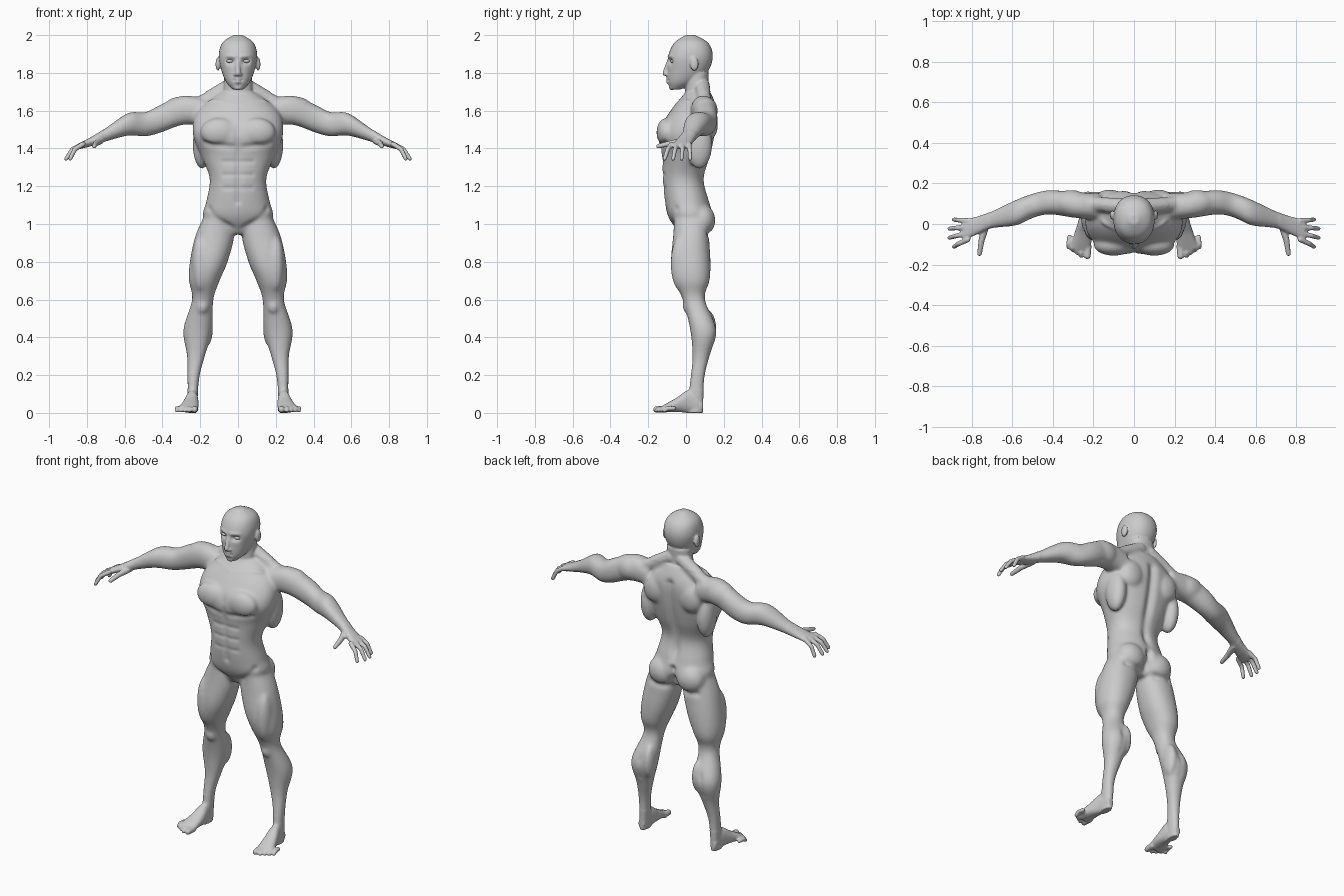
import bpy, bmesh, math
from mathutils import Vector, Matrix, kdtree

if "Cube" in bpy.data.objects:
    bpy.data.objects.remove(bpy.data.objects["Cube"])

bm = bmesh.new()          # half body (x > 0) plus centre parts, mirrored later


def resample(rings, steps=5):
    """Catmull-Rom interpolation between cross-sections."""
    out, last = [], len(rings) - 1
    for i in range(last):
        p = [rings[min(max(j, 0), last)] for j in (i - 1, i, i + 1, i + 2)]
        for k in range(steps):
            t = k / steps
            out.append([b + ((c - a) * t + (2 * a - 5 * b + 4 * c - d) * t * t
                             + (3 * b - a - 3 * c + d) * t ** 3) / 2 for a, b, c, d in zip(*p)])
    return out + [rings[last]]


def loft(rings, axis, power=2.2, n=32):
    """Skin rounded sections (t, min1, max1, min2, max2) along an axis."""
    loops = []
    for t, a0, a1, b0, b1 in resample(rings):
        loop = []
        for k in range(n):
            ang = math.tau * k / n
            c, s = math.cos(ang), math.sin(ang)
            u = (a0 + a1) / 2 + (a1 - a0) / 2 * math.copysign(abs(c) ** (2 / power), c)
            v = (b0 + b1) / 2 + (b1 - b0) / 2 * math.copysign(abs(s) ** (2 / power), s)
            loop.append(bm.verts.new({'x': (t, u, v), 'y': (u, t, v), 'z': (u, v, t)}[axis]))
        loops.append(loop)
    for lo, hi in zip(loops, loops[1:]):
        for k in range(n):
            j = (k + 1) % n
            bm.faces.new((lo[k], lo[j], hi[j], hi[k]))
    bm.faces.new(loops[0])
    bm.faces.new(loops[-1])


def loft_sym(rings):
    """Centred sections (z, half width, front, back)."""
    loft([(z, -w, w, f, b) for z, w, f, b in rings], 'z')


def blob(center, radii, sub=3):
    bmesh.ops.create_icosphere(bm, subdivisions=sub, radius=1,
                               matrix=Matrix.Translation(center) @ Matrix.Diagonal((*radii, 1)))


def limb(points, r0, r1):
    """String of overlapping balls: fingers, toes, nose, muscle cords."""
    pts = [Vector(p) for p in points]
    segs = len(pts) - 1
    for i in range(segs):
        n = max(2, int((pts[i + 1] - pts[i]).length / (min(r0, r1) * 0.4)))
        for k in range(n + 1):
            r = r0 + (r1 - r0) * (i + k / n) / segs
            blob(pts[i].lerp(pts[i + 1], k / n), (r, r, r), 2)


# torso
loft_sym([(.945, .06, -.03, .08), (1.03, .182, -.09, .14), (1.12, .168, -.113, .125),
          (1.24, .15, -.125, .097), (1.36, .195, -.128, .13), (1.48, .24, -.148, .155),
          (1.60, .215, -.082, .165), (1.70, .09, 0, .13)])
# neck and head
loft_sym([(1.60, .09, 0, .13), (1.70, .077, -.005, .118), (1.80, .075, 0, .12)])
loft_sym([(1.712, .028, -.08, -.03), (1.75, .062, -.096, .05), (1.81, .087, -.098, .118),
          (1.89, .102, -.094, .142), (1.96, .083, -.062, .117), (2.001, .022, 0, .045)])
# leg
loft([(1.06, .04, .17, -.06, .12), (.94, .02, .225, -.068, .122), (.80, .055, .255, -.08, .13),
      (.70, .097, .26, -.065, .125), (.60, .13, .243, -.018, .10), (.44, .137, .29, .022, .163),
      (.30, .175, .27, .034, .125), (.18, .205, .268, .022, .098), (0, .218, .265, 0, .09)], 'z')
# foot and toes
loft([(.09, .225, .262, .01, .06), (.02, .212, .273, 0, .12), (-.05, .208, .295, .005, .08),
      (-.125, .212, .32, .002, .038)], 'y')
limb([(.228, -.11, .02), (.23, -.157, .018)], .02, .018)
for i in range(4):
    x, y = .26 + .021 * i, -.157 + .0145 * i
    limb([(x - .005, y + .05, .024), (x, y + .015, .024), (x, y, .013)], .013, .012)
# arm and palm
loft([(.16, .02, .15, 1.52, 1.66), (.29, .03, .157, 1.525, 1.68), (.41, .047, .167, 1.483, 1.632),
      (.49, .033, .153, 1.463, 1.592), (.58, -.007, .12, 1.468, 1.589),
      (.70, -.022, .064, 1.436, 1.509), (.77, -.05, .038, 1.414, 1.465),
      (.845, -.085, .022, 1.395, 1.425)], 'x')
# fingers fan out from the palm, then the thumb
for i in range(4):
    reach = .913 - .011 * (i - 1.5) ** 2
    base, tip = Vector((.82, -.077 + .031 * i, 1.423)), Vector((reach, -.113 + .045 * i, 1.345))
    limb([base, base.lerp(tip, .55) + Vector((.006, 0, .016)), tip], .0145, .0115)
limb([(.73, -.005, 1.44), (.752, -.08, 1.427), (.762, -.148, 1.412)], .02, .0125)

# muscle masses: chest, side, shoulder, shoulder blade, seat, thigh, calf, knee
for c, r in (((.10, -.105, 1.485), (.10, .052, .077)), ((.19, .07, 1.42), (.05, .07, .13)),
             ((.31, .103, 1.60), (.09, .066, .075)), ((.12, .125, 1.53), (.075, .045, .085)),
             ((.095, .085, 1.02), (.088, .071, .085)), ((.20, -.025, .79), (.045, .057, .15)),
             ((.165, .11, .45), (.033, .052, .10)), ((.188, .013, .565), (.035, .032, .042))):
    blob(c, r)
limb([(.035, .085, 1.735), (.20, .10, 1.64)], .042, .038)
# nose, chin, lips, ear
limb([(0, -.092, 1.86), (0, -.112, 1.797)], .011, .014)
blob((.013, -.10, 1.792), (.011, .013, .010))
blob((0, -.075, 1.724), (.026, .016, .016))
for z in (1.768, 1.751):
    limb([(0, -.098, z), (.024, -.088, 1.76)], .0085, .006)
blob((.107, .044, 1.846), (.012, .023, .037))

# fuse everything into one skin
bmesh.ops.recalc_face_normals(bm, faces=bm.faces)
mesh = bpy.data.meshes.new("body_parts")
bm.to_mesh(mesh)
bm.free()
body = bpy.data.objects.new("body", mesh)
bpy.context.collection.objects.link(body)
body.modifiers.new("mirror", 'MIRROR').use_mirror_merge = False
remesh = body.modifiers.new("skin", 'REMESH')
remesh.mode = 'VOXEL'
remesh.voxel_size = 0.0055
skin = bpy.data.meshes.new_from_object(body.evaluated_get(bpy.context.evaluated_depsgraph_get()))
body.modifiers.clear()
body.data = skin
bm = bmesh.new()
bm.from_mesh(skin)


def relax(verts, times):
    for _ in range(times):
        bmesh.ops.smooth_vert(bm, verts=verts, factor=0.5, use_axis_x=True,
                              use_axis_y=True, use_axis_z=True)


relax(bm.verts[:], 2)
relax([v for v in bm.verts if .12 < v.co.z < 1.70 and abs(v.co.x) < .72], 22)
bm.normal_update()
bm.verts.ensure_lookup_table()
tree = kdtree.KDTree(len(bm.verts))
for v in bm.verts:
    tree.insert(v.co, v.index)
tree.balance()


def stroke(a, b, radius, amount):
    """Sculpt along a line on both sides, pushing along the normals."""
    for side in ((1, -1) if a[0] > 0 else (1,)):
        p, q = (Vector((side * c[0], c[1], c[2])) for c in (a, b))
        d = q - p
        for co, i, _ in tree.find_range((p + q) / 2, d.length / 2 + 2.5 * radius):
            t = min(max((co - p).dot(d) / d.length_squared, 0), 1)
            dist = (co - p - d * t).length
            bm.verts[i].co += bm.verts[i].normal * amount * math.exp(-(dist / radius) ** 2)


# body creases: front midline, spine, seat cleft, chest, groin, seat fold, collar bone, calf
stroke((0, -.155, 1.56), (0, -.115, 1.12), .018, -.008)
stroke((0, .165, 1.60), (0, .10, 1.12), .026, -.018)
stroke((0, .14, 1.07), (0, .11, .95), .02, -.026)
stroke((.03, -.148, 1.405), (.17, -.11, 1.425), .018, -.008)
stroke((.15, -.05, 1.08), (.03, -.065, .97), .018, -.008)
stroke((.04, .115, .94), (.15, .11, .95), .02, -.01)
stroke((.02, -.04, 1.625), (.19, .02, 1.66), .014, .007)
stroke((.205, .165, .50), (.215, .13, .36), .016, -.006)
for i in range(3):
    z = 1.33 - .07 * i
    stroke((.015, -.13, z), (.075, -.115, z), .013, -.004)
# face: eye socket, brow, mouth
stroke((.035, -.09, 1.862), (.05, -.083, 1.862), .016, -.016)
stroke((.018, -.098, 1.887), (.07, -.08, 1.888), .01, .006)
stroke((-.024, -.095, 1.76), (.024, -.095, 1.76), .005, -.007)

relax(bm.verts[:], 1)
for v in bm.verts:
    v.co.z = max(v.co.z, 0)
for f in bm.faces:
    f.smooth = True
bm.to_mesh(skin)
bm.free()

# eyes
for side, name in ((1, "eye_left"), (-1, "eye_right")):
    bpy.ops.mesh.primitive_uv_sphere_add(segments=24, ring_count=16, radius=1,
                                         location=(side * .042, -.067, 1.862))
    eye = bpy.context.object
    eye.name = name
    eye.scale = (.02, .016, .01)
    bpy.ops.object.shade_smooth()
